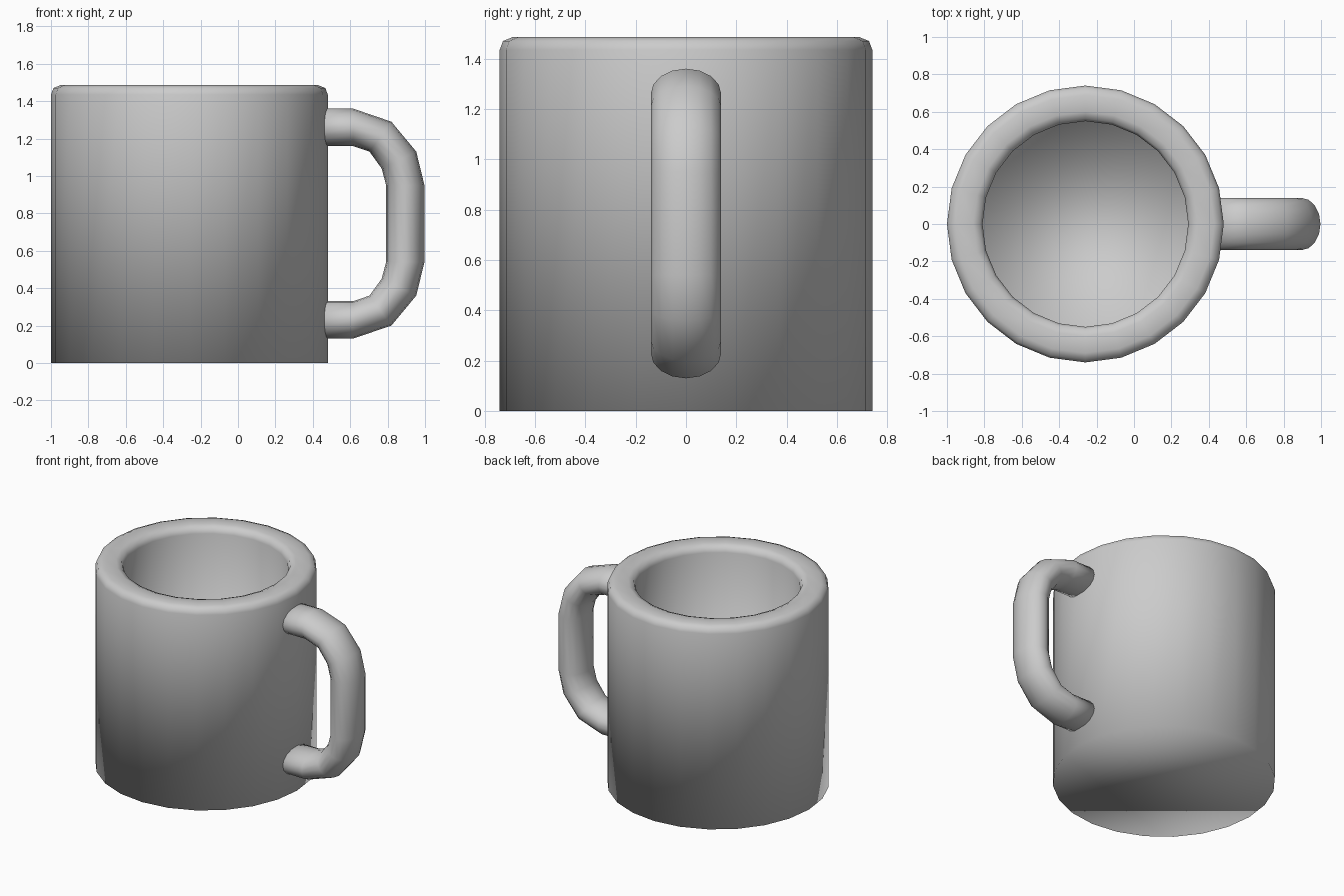
import bpy, bmesh
from math import cos, sin, pi

if "Cube" in bpy.data.objects:
    bpy.data.objects.remove(bpy.data.objects["Cube"])


def loft(name, rings):
    """Skin a list of closed rings, cap both ends and shade smooth."""
    bm = bmesh.new()
    loops = [[bm.verts.new(p) for p in ring] for ring in rings]
    n = len(loops[0])
    for a, b in zip(loops, loops[1:]):
        for i in range(n):
            j = (i + 1) % n
            bm.faces.new((a[i], a[j], b[j], b[i]))
    bm.faces.new(loops[0][::-1])
    bm.faces.new(loops[-1])
    bmesh.ops.recalc_face_normals(bm, faces=bm.faces)
    for f in bm.faces:
        f.smooth = True
    mesh = bpy.data.meshes.new(name)
    bm.to_mesh(mesh)
    bm.free()
    obj = bpy.data.objects.new(name, mesh)
    bpy.context.collection.objects.link(obj)
    return obj


# Cup body: outer wall, rounded rim, inner wall and floor (radius, height)
CX, SIDES = -0.26, 24
profile = [(0.74, 0), (0.74, 1.435), (0.727, 1.47), (0.69, 1.485),
           (0.60, 1.485), (0.563, 1.47), (0.55, 1.435), (0.55, 0.16)]
loft("cup_body", [[(CX + r * cos(2 * pi * i / SIDES), r * sin(2 * pi * i / SIDES), z)
                   for i in range(SIDES)] for r, z in profile])

# Handle: upper half as outer/inner edge pairs, mirrored about mid height
MID, SEG, HALF_WIDTH = 0.745, 16, 0.14
upper = [((0.42, 1.36), (0.42, 1.16)),
         ((0.615, 1.36), (0.615, 1.16)),
         ((0.82, 1.29), (0.703, 1.13)),
         ((0.953, 1.13), (0.768, 1.04)),
         ((0.997, 0.95), (0.792, 0.95))]
lower = [tuple((x, 2 * MID - z) for x, z in pair) for pair in reversed(upper)]
rings = []
for (ox, oz), (ix, iz) in upper + lower:
    ring = []
    for k in range(SEG):
        a = 2 * pi * k / SEG
        c = cos(a) / 2
        ring.append(((ox + ix) / 2 + c * (ox - ix), HALF_WIDTH * sin(a),
                     (oz + iz) / 2 + c * (oz - iz)))
    rings.append(ring)
loft("handle", rings)
